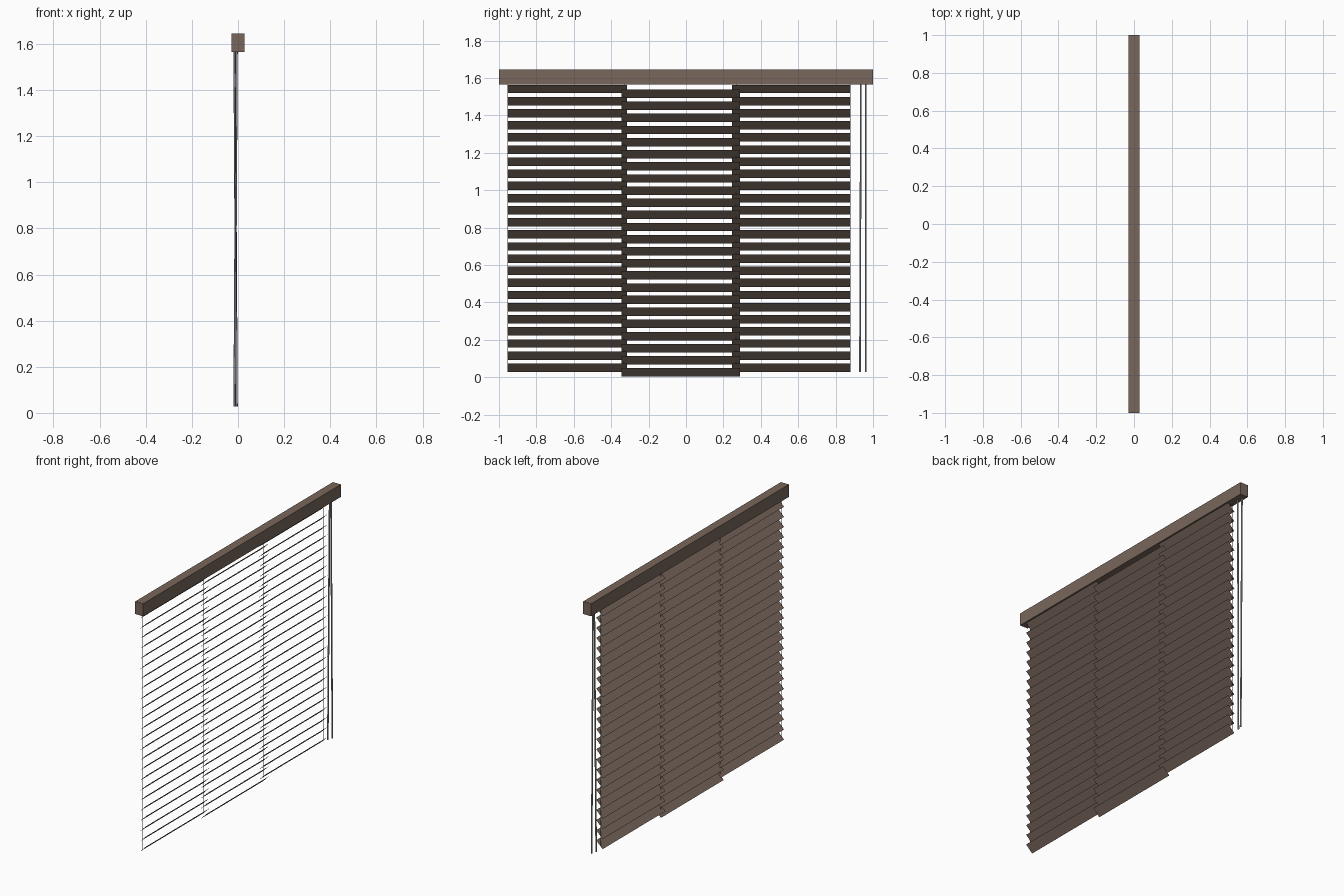
import bpy, bmesh, math
from mathutils import Vector

if "Cube" in bpy.data.objects:
    bpy.data.objects.remove(bpy.data.objects["Cube"])


def material(name, color):
    m = bpy.data.materials.new(name)
    m.diffuse_color = (*color, 1)
    m.use_nodes = True
    m.node_tree.nodes["Principled BSDF"].inputs["Base Color"].default_value = m.diffuse_color
    return m


WOOD = material("brown_wood", (0.19, 0.135, 0.105))
CORD = material("grey_cord", (0.4, 0.4, 0.42))


def finish(name, bm, mat):
    me = bpy.data.meshes.new(name)
    bm.to_mesh(me)
    bm.free()
    me.materials.append(mat)
    ob = bpy.data.objects.new(name, me)
    bpy.context.collection.objects.link(ob)
    return ob


def box(name, lo, hi, mat):
    bm = bmesh.new()
    bmesh.ops.create_cube(bm, size=1)
    for v in bm.verts:
        v.co = Vector([(a + b) / 2 + c * (b - a) for a, b, c in zip(lo, hi, v.co)])
    return finish(name, bm, mat)


def rod(bm, p, q, r, sides=6):
    p, q = Vector(p), Vector(q)
    ends = []
    for c in (p, q):
        ends.append([bm.verts.new(c + Vector((r * math.cos(t), r * math.sin(t), 0)))
                     for t in (2 * math.pi * i / sides for i in range(sides))])
    for i in range(sides):
        j = (i + 1) % sides
        bm.faces.new((ends[0][i], ends[0][j], ends[1][j], ends[1][i]))
    bm.faces.new(ends[0][::-1])
    bm.faces.new(ends[1])


# Head rail
box("head_rail", (-0.028, -1, 1.565), (0.028, 1, 1.645), WOOD)

# Three columns of thin tilted slats; the middle column hangs slightly lower
ROWS, PITCH, RISE, HALF = 24, 0.0648, 0.045, 0.0225
CX = -0.003
columns = [("left_slats", -0.955, -0.315, 0.028),
           ("middle_slats", -0.345, 0.29, 0.003),
           ("right_slats", 0.245, 0.88, 0.028)]
for name, y0, y1, z0 in columns:
    bm = bmesh.new()
    for i in range(ROWS):
        z = z0 + i * PITCH
        bm.faces.new([bm.verts.new(c) for c in (
            (CX - HALF, y0, z), (CX + HALF, y0, z + RISE),
            (CX + HALF, y1, z + RISE), (CX - HALF, y1, z))])
    finish(name, bm, WOOD)

# Ladder strings at the slat ends
bm = bmesh.new()
for y in (-0.953, -0.33, 0.268, 0.878):
    rod(bm, (-0.01, y, 0.04), (-0.01, y, 1.57), 0.0015, 4)
finish("ladder_strings", bm, CORD)

# Pull cords at the right end
bm = bmesh.new()
rod(bm, (-0.015, 0.93, 0.027), (-0.006, 0.935, 1.57), 0.005)
rod(bm, (-0.006, 0.962, 0.027), (-0.015, 0.962, 1.57), 0.005)
finish("pull_cords", bm, CORD)
